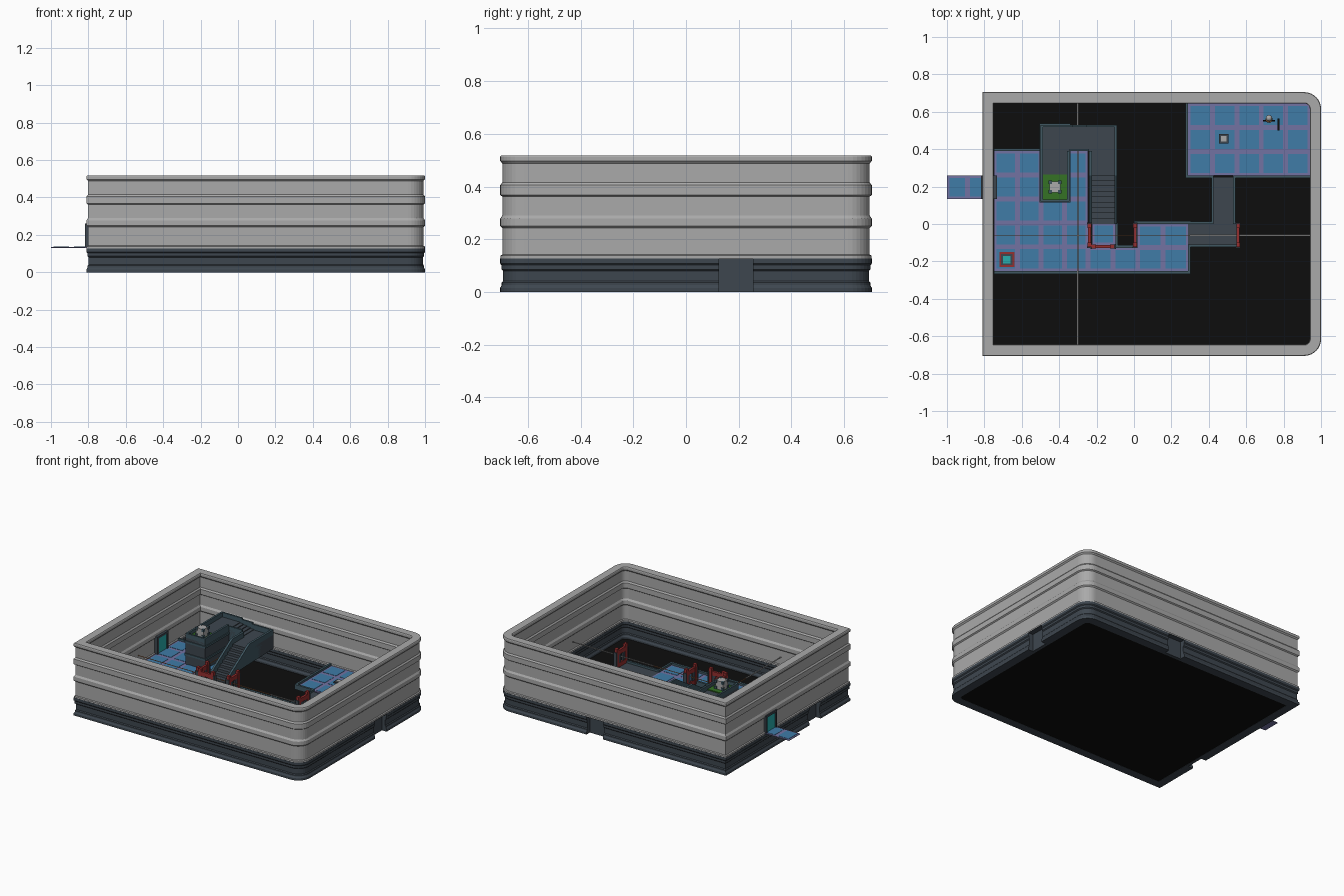
import bpy, bmesh, math
from mathutils import Matrix, Vector

if "Cube" in bpy.data.objects:
    bpy.data.objects.remove(bpy.data.objects["Cube"])


def mat(name, r, g, b):
    m = bpy.data.materials.new(name)
    m.diffuse_color = (r, g, b, 1)
    m.use_nodes = True
    m.node_tree.nodes["Principled BSDF"].inputs["Base Color"].default_value = m.diffuse_color
    return m


GREY = mat("wall grey", .40, .40, .40)
SLATE = mat("dark slate", .048, .062, .078)
BLACK = mat("black", .004, .004, .004)
BLUE = mat("tile blue", .05, .20, .39)
PURPLE = mat("grout purple", .17, .17, .36)
RED = mat("gate red", .30, .028, .028)
CYAN = mat("cyan", .02, .42, .42)
GREEN = mat("pad green", .035, .17, .018)
TEAL = mat("trim teal", .05, .095, .12)
ORANGE = mat("orange", .60, .24, .09)


def finish(name, bm, m):
    bmesh.ops.recalc_face_normals(bm, faces=bm.faces)
    me = bpy.data.meshes.new(name)
    bm.to_mesh(me)
    bm.free()
    me.materials.append(m)
    ob = bpy.data.objects.new(name, me)
    bpy.context.collection.objects.link(ob)
    return ob


def boxes(name, m, *dims):
    """Each entry: x0, x1, y0, y1, z0, z1."""
    bm = bmesh.new()
    for x0, x1, y0, y1, z0, z1 in dims:
        mx = Matrix.Translation(((x0 + x1) / 2, (y0 + y1) / 2, (z0 + z1) / 2)) @ \
            Matrix.Diagonal((x1 - x0, y1 - y0, z1 - z0, 1))
        bmesh.ops.create_cube(bm, size=1, matrix=mx)
    return finish(name, bm, m)


def prism(name, m, pts, x0, x1):
    """Polygon in (y, z) extruded along x."""
    bm = bmesh.new()
    f = bm.faces.new([bm.verts.new((x0, y, z)) for y, z in pts])
    r = bmesh.ops.extrude_face_region(bm, geom=[f])
    bmesh.ops.translate(bm, vec=(x1 - x0, 0, 0),
                        verts=[v for v in r["geom"] if isinstance(v, bmesh.types.BMVert)])
    return finish(name, bm, m)


def ring_path(d):
    """Wall outline offset by d: square corners at -x, rounded at +x."""
    xa, xb, yb, r = -.78 - d, .97 + d, .675 + d, .06 + d
    pts = [(xa, yb), (xa, -yb)]
    for a0, s in ((-90, -1), (0, 1)):
        for k in range(9):
            a = math.radians(a0 + k * 11.25)
            pts.append((xb - r + r * math.cos(a), s * (yb - r) + r * math.sin(a)))
    return pts


def wall(name, m, half):
    """Sweep a symmetric wall section round the ring."""
    section = half + [(-d, z) for d, z in reversed(half)]
    bm = bmesh.new()
    rings = [[bm.verts.new((x, y, z)) for x, y in ring_path(d)] for d, z in section]
    n = len(rings[0])
    for i, a in enumerate(rings):
        b = rings[(i + 1) % len(rings)]
        for j in range(n):
            k = (j + 1) % n
            bm.faces.new((a[j], a[k], b[k], b[j]))
    return finish(name, bm, m)


# Outer walls
wall("upper_wall", GREY, [
    (.029, .128), (.029, .138), (.022, .142), (.022, .242), (.03, .250), (.03, .278),
    (.022, .290), (.022, .362), (.03, .368), (.03, .405), (.022, .415), (.022, .488),
    (.03, .497), (.03, .513), (.027, .518)])
base = wall("lower_wall", SLATE, [
    (.03, 0), (.03, .016), (.024, .026), (.024, .036), (.019, .042), (.019, .080),
    (.025, .086), (.025, .102), (.03, .108), (.03, .128)])

# Recessed notches in the lower wall
cutter = boxes("notch_cutter", SLATE,
               (.962, 1.1, .125, .255, -.05, .126),
               (.165, .295, .667, .8, -.05, .126),
               (-.9, -.772, -.37, -.24, -.05, .126))
cutter.hide_render = True
cutter.hide_viewport = False
mod = base.modifiers.new("notches", 'BOOLEAN')
mod.object, mod.operation, mod.solver = cutter, 'DIFFERENCE', 'EXACT'
bpy.context.view_layer.update()
cut = bpy.data.meshes.new_from_object(base.evaluated_get(bpy.context.evaluated_depsgraph_get()))
base.modifiers.clear()
base.data = cut
bpy.data.objects.remove(cutter)

# Pit floor
boxes("pit_floor", BLACK, (-.768, .958, -.663, .663, .001, .004))


# Tiled floors
def tiled(name, x0, x1, y0, y1, nx, ny, thick=.01, g=.013):
    boxes(name + "_base", PURPLE, (x0, x1, y0, y1, .135 - thick, .135))
    w, h = (x1 - x0) / nx, (y1 - y0) / ny
    boxes(name + "_tiles", BLUE, *[
        (x0 + i * w + g, x0 + (i + 1) * w - g, y0 + j * h + g, y0 + (j + 1) * h - g, .134, .137)
        for i in range(nx) for j in range(ny)])


tiled("main_floor", -.748, -.245, -.25, .39, 4, 5)
tiled("front_strip", -.245, .02, -.25, -.125, 2, 1)
tiled("gate_floor", .02, .29, -.25, 0, 2, 2)
tiled("stair_foot_floor", -.225, -.10, -.112, .005, 1, 1)
tiled("corner_room_floor", .29, .94, .26, .645, 5, 3)
tiled("entry_bridge", -1, -.78, .135, .26, 2, 1, .004)
boxes("corridor_floor", SLATE, (.29, .55, -.11, 0, .12, .135), (.425, .53, 0, .25, .12, .135))

# Raised edge trim round the floors
T = (.115, .15)
boxes("floor_trim", TEAL, *[e + T for e in (
    (-.748, -.5, .39, .403), (-.748, .303, -.267, -.25), (.29, .303, -.25, -.11),
    (.0, .303, 0, .017), (.005, .02, -.125, 0), (-.245, .02, -.127, -.112),
    (-.1, -.085, -.112, .005), (-.245, -.228, -.112, .005),
    (.275, .29, .245, .645), (.29, .425, .245, .26), (.53, .94, .245, .26),
    (.303, .425, 0, .014), (.303, .565, -.124, -.11), (.415, .425, .014, .25),
    (.53, .542, -.0, .25), (.55, .565, -.11, .0))])

# Raised walkway, landing and stairs
boxes("walkway_body", SLATE, (-.5, -.345, .12, .53, .13, .325))
boxes("walkway_band", TEAL, (-.506, -.339, .114, .536, .20, .215),
      (-.506, -.339, .114, .536, .29, .305))
boxes("cross_steps", SLATE, *[
    (-.345 + i * .027, -.318 + i * .027, .39, .53, .2, .32 - i * .006) for i in range(4)])
boxes("landing", SLATE, (-.237, -.09, .26, .53, .2, .298))
N = 9
steps = []
for i in range(N):
    y = .26 - i * .26 / N
    z = .298 - (i + 1) * .163 / N
    steps += [(y, z), (y - .26 / N, z)]
prism("stairs", SLATE, [(.26, .2)] + steps + [(0, .12), (.04, .12), (.16, .19)], -.225, -.103)
for n, x in (("left", -.24), ("right", -.105)):
    prism("stair_rail_" + n, TEAL, [(.53 if n == "right" else .39, .2), (.53 if n == "right" else .39, .335),
          (.26, .335), (0, .17), (0, .12), (.04, .12), (.16, .19)], x, x + .015)
R = (.30, .357)
boxes("walkway_rails", TEAL,
      (-.5, -.487, .12, .53, *R), (-.358, -.345, .12, .39, *R),
      (-.5, -.345, .12, .132, *R), (-.5, -.33, .518, .53, *R),
      (-.33, -.25, .518, .53, .2, .347), (-.25, -.09, .518, .53, .2, .336),
      (-.345, -.24, .39, .402, .2, .345))

# Green pad and storage cube
boxes("green_pad", GREEN, (-.487, -.358, .132, .265, .32, .332))
boxes("cube", GREY, (-.452, -.392, .168, .228, .332, .392))
boxes("cube_corners", TEAL, *[
    (x - .009, x + .009, y - .009, y + .009, z - .009, z + .009)
    for x in (-.448, -.396) for y in (.172, .224) for z in (.342, .385)])

# Floor buttons
boxes("red_button_frame", RED, (-.72, -.64, -.23, -.15, .135, .145))
boxes("red_button_rim", SLATE, (-.71, -.65, -.22, -.16, .14, .149))
boxes("red_button_top", CYAN, (-.70, -.66, -.21, -.17, .14, .154))
boxes("grey_button_frame", SLATE, (.455, .505, .43, .48, .135, .146))
boxes("grey_button_top", GREY, (.465, .495, .44, .47, .14, .152))

# Entry door
boxes("door_panel", CYAN, (-.812, -.737, .15, .245, .137, .245))
boxes("door_frame", SLATE, (-.818, -.732, .135, .15, .13, .26),
      (-.818, -.732, .245, .26, .13, .26), (-.818, -.732, .135, .26, .245, .26))


# Red gates
def gate(name, cx, cy, along_x):
    def part(a0, a1, t, z0, z1):
        return ((cx + a0, cx + a1, cy - t, cy + t, z0, z1) if along_x
                else (cx - t, cx + t, cy + a0, cy + a1, z0, z1))
    boxes(name, RED, part(-.062, -.038, .010, .13, .275), part(.038, .062, .010, .13, .275),
          part(-.038, .038, .008, .135, .165), part(-.038, .038, .008, .225, .255))
    boxes(name + "_inset", SLATE, part(-.04, -.012, .006, .165, .225), part(.012, .04, .006, .165, .225),
          part(-.068, -.060, .013, .13, .25), part(.060, .068, .013, .13, .25))


gate("gate_west", -.238, -.06, False)
gate("gate_south", -.165, -.12, True)
gate("gate_middle", .005, -.06, False)
gate("gate_east", .557, -.06, False)

# Thin beams crossing the room
boxes("beam_ends", GREY, (.30, .94, -.064, -.056, .198, .201), (-.304, -.296, .39, .645, .196, .199),
      (-.304, -.296, -.645, -.25, .196, .199))
boxes("beams_over_floor", ORANGE, (-.748, .30, -.062, -.058, .198, .201),
      (-.302, -.298, -.25, .39, .196, .199))


# Small robot in the corner room
def ball(name, m, c, r, sz=1):
    bm = bmesh.new()
    bmesh.ops.create_uvsphere(bm, u_segments=12, v_segments=8, radius=r,
                              matrix=Matrix.Translation(c) @ Matrix.Diagonal((1, 1, sz, 1)))
    ob = finish(name, bm, m)
    for p in ob.data.polygons:
        p.use_smooth = True


boxes("robot_legs", BLACK, (.705, .715, .555, .567, .137, .17), (.728, .738, .555, .567, .137, .17))
ball("robot_body", ORANGE, (.722, .56, .185), .019, 1.2)
ball("robot_head", GREY, (.722, .566, .218), .017)
boxes("robot_arms", BLACK, (.69, .754, .548, .556, .18, .188))
boxes("robot_tool", BLACK, (.767, .777, .50, .565, .16, .172), (.769, .775, .527, .533, .137, .16))
